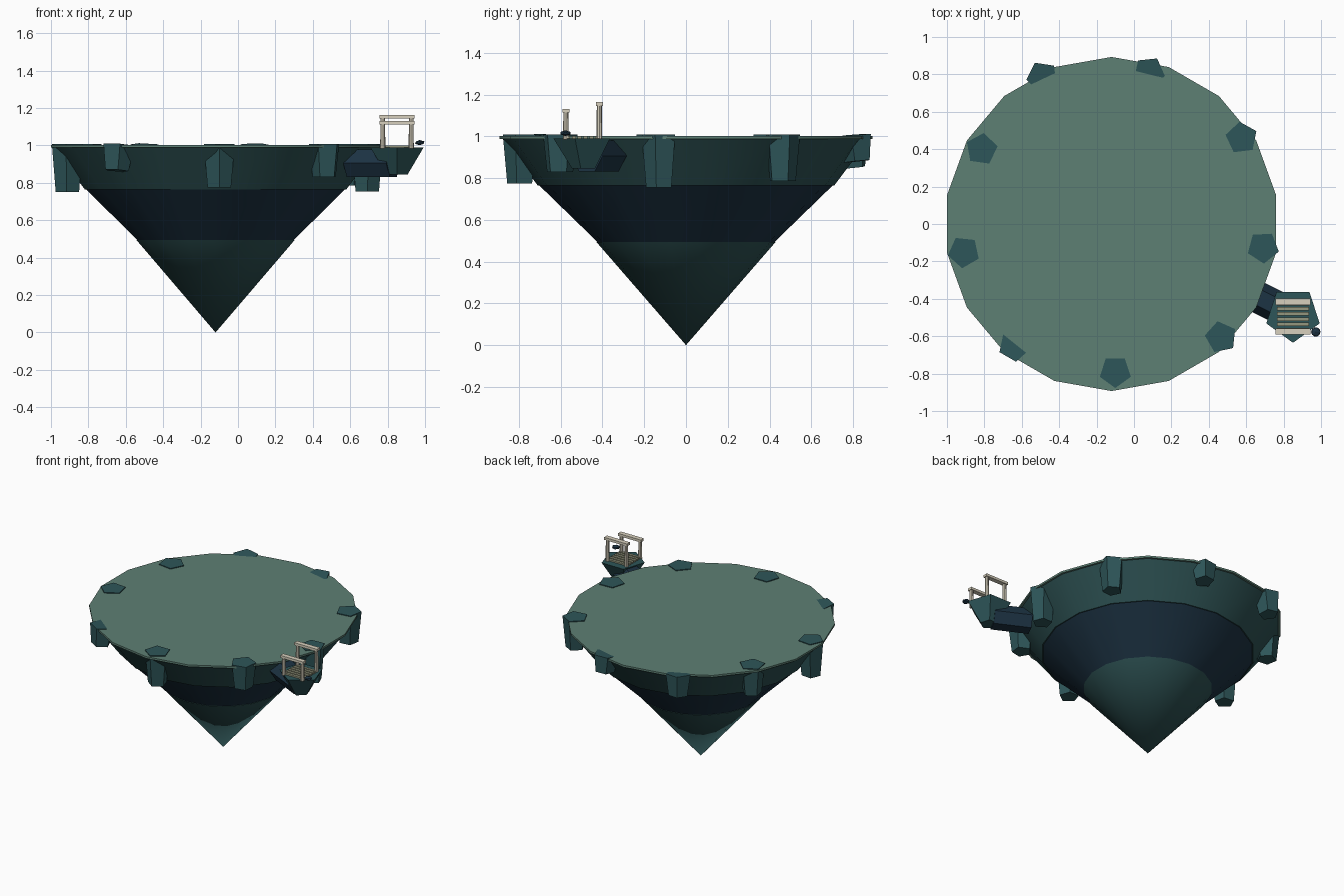
import bpy, bmesh, math
from mathutils import Vector, Matrix

if "Cube" in bpy.data.objects:
    bpy.data.objects.remove(bpy.data.objects["Cube"])


def mat(name, rgb):
    m = bpy.data.materials.new(name)
    m.diffuse_color = (*rgb, 1)
    m.use_nodes = True
    m.node_tree.nodes["Principled BSDF"].inputs["Base Color"].default_value = m.diffuse_color
    return m


GRASS = mat("sage_top", (0.11, 0.215, 0.175))
TEAL = mat("teal_rock", (0.027, 0.092, 0.1))
DEEP = mat("deep_teal", (0.027, 0.085, 0.088))
NAVY = mat("navy_rock", (0.012, 0.033, 0.057))
WOOD = mat("pale_wood", (0.68, 0.63, 0.51))
SLAT = mat("slat_wood", (0.3, 0.31, 0.21))


def finish(name, bm, material, smooth=True):
    bmesh.ops.recalc_face_normals(bm, faces=bm.faces)
    me = bpy.data.meshes.new(name)
    bm.to_mesh(me)
    bm.free()
    me.materials.append(material)
    ob = bpy.data.objects.new(name, me)
    bpy.context.collection.objects.link(ob)
    if smooth:
        bpy.context.view_layer.objects.active = ob
        ob.select_set(True)
        bpy.ops.object.shade_smooth_by_angle(angle=math.radians(30))
        ob.select_set(False)
    return ob


def frustum(name, material, a, b, ra, rb, sides, phase=90.0, tilt=None, smooth=True):
    """Tapered prism from point a (radius ra) to point b (radius rb)."""
    a, b = Vector(a), Vector(b)
    d = b - a
    rot = Matrix.Identity(3)
    if d.xy.length > 1e-6:
        side = Vector((0, 0, 1)).cross(d).normalized()
        rot = Matrix((side, d.cross(side).normalized(), d.normalized())).transposed()
    bm = bmesh.new()
    rings = []
    for c, r in ((a, ra), (b, rb)):
        if r == 0:
            rings.append([bm.verts.new(c)])
            continue
        ring = []
        for i in range(sides):
            t = math.radians(phase) + 2 * math.pi * i / sides
            ring.append(bm.verts.new(c + rot @ Vector((r * math.cos(t), r * math.sin(t), 0))))
        bm.faces.new(ring)
        rings.append(ring)
    lo, hi = rings
    for i in range(sides):
        j = (i + 1) % sides
        quad = [lo[i % len(lo)], lo[j % len(lo)], hi[j % len(hi)], hi[i % len(hi)]]
        bm.faces.new(list(dict.fromkeys(quad)))
    if tilt:
        bmesh.ops.rotate(bm, verts=bm.verts, cent=b, matrix=tilt)
    return finish(name, bm, material, smooth)


def box(name, material, centre, size):
    bm = bmesh.new()
    bmesh.ops.create_cube(bm, size=1)
    bmesh.ops.scale(bm, vec=size, verts=bm.verts)
    bmesh.ops.translate(bm, vec=centre, verts=bm.verts)
    return finish(name, bm, material, False)


# Main floating island: cap and three stacked tapering layers
CX = -0.12
frustum("grass_cap", GRASS, (CX, 0, 0.988), (CX, 0, 1.002), 0.893, 0.893, 18)
frustum("upper_layer", DEEP, (CX, 0, 0.765), (CX, 0, 0.99), 0.71, 0.88, 18)
frustum("middle_layer", NAVY, (CX, 0, 0.49), (CX, 0, 0.767), 0.42, 0.705, 18)
frustum("lower_tip", DEEP, (CX, 0, 0), (CX, 0, 0.495), 0, 0.43, 18)

# Rim rocks: x, y, bottom z, polygon phase, inward tilt in degrees
rocks = [
    (0.69, -0.125, 0.755, 57, 0), (0.575, 0.46, 0.785, 25, 0),
    (0.08, 0.81, 0.88, 60, 6), (-0.49, 0.785, 0.85, 45, 6),
    (-0.815, 0.40, 0.80, 10, 0), (-0.91, -0.15, 0.75, 48, 0),
    (-0.64, -0.65, 0.865, 60, 6), (-0.10, -0.79, 0.775, 54, 0),
    (0.465, -0.605, 0.83, 30, 0),
]
for i, (x, y, z, ph, tilt) in enumerate(rocks):
    radial = Vector((x - CX, y, 0)).normalized()
    axis = radial.cross(Vector((0, 0, 1)))
    frustum(f"rim_rock_{i}", TEAL, (x, y, z), (x, y, 1.008 if not tilt else 1.003),
            0.066, 0.087, 5, ph,
            Matrix.Rotation(math.radians(tilt), 3, axis) if tilt else None)

# Side islet and the hexagonal arm joining it to the main island
frustum("side_islet", TEAL, (0.85, -0.485, 0.845), (0.85, -0.485, 0.99), 0.06, 0.15, 5, -90)
frustum("joining_arm", NAVY, (0.60, -0.36, 0.906), (0.83, -0.475, 0.906), 0.085, 0.085, 6, 0)

# Slatted deck
for i in range(6):
    box(f"deck_slat_{i}", SLAT, (0.85, -0.565 + 0.028 * i, 0.994), (0.17, 0.019, 0.014))

# Two gate frames, the rear one taller with a second rail
for name, y, top in (("front", -0.575, 1.13), ("rear", -0.415, 1.162)):
    for side, x in (("left", 0.774), ("right", 0.926)):
        frustum(f"{name}_post_{side}", WOOD, (x, y, 0.985), (x, y, top - 0.01), 0.014, 0.012, 8)
    box(f"{name}_beam", WOOD, (0.85, y, top - 0.008), (0.185, 0.034, 0.018))

# Small pebble on the islet's corner
bm = bmesh.new()
bmesh.ops.create_icosphere(bm, subdivisions=1, radius=0.028)
bmesh.ops.scale(bm, vec=(1, 1, 0.5), verts=bm.verts)
bmesh.ops.translate(bm, vec=(0.972, -0.577, 1.015), verts=bm.verts)
finish("corner_pebble", bm, NAVY, False)
